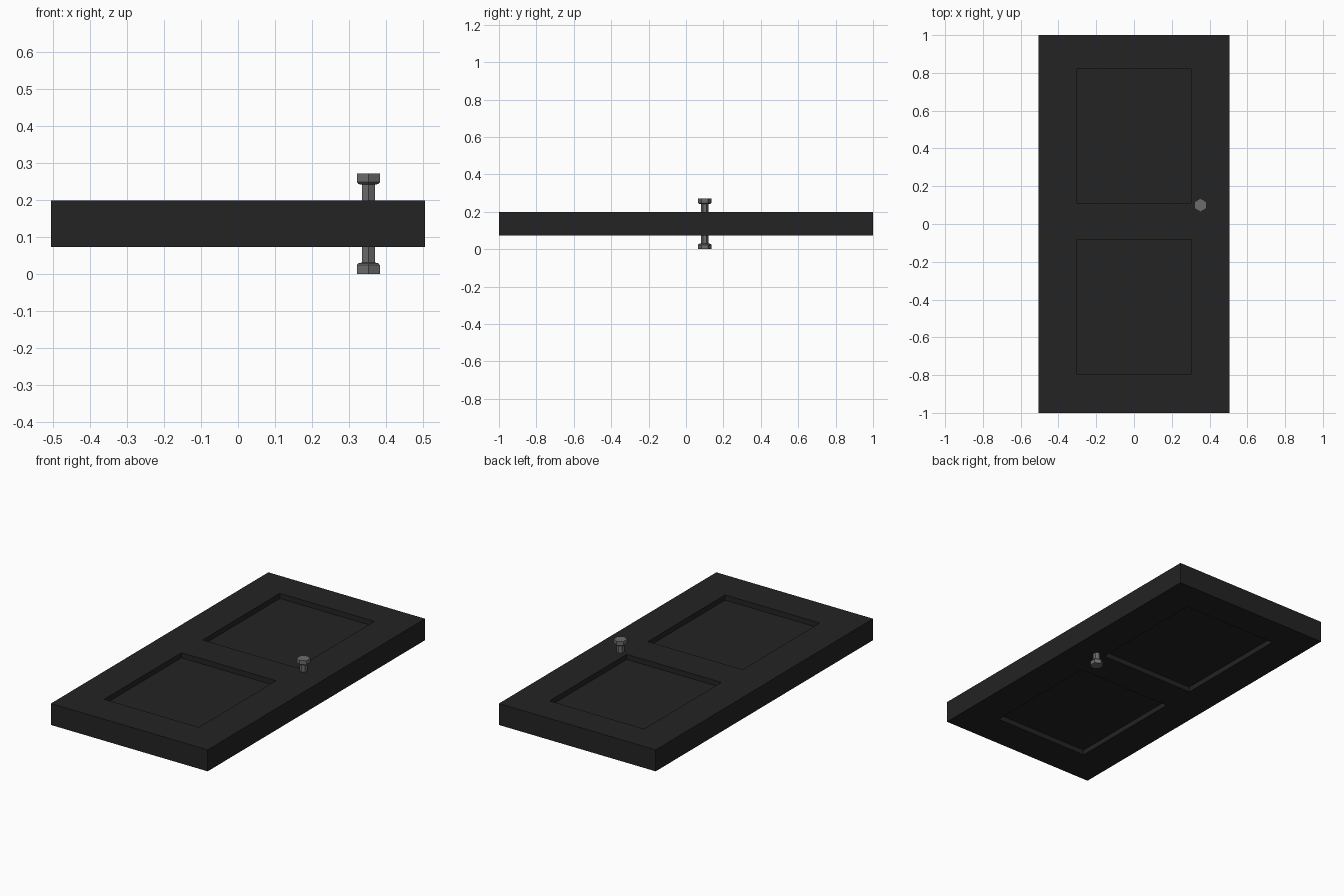
import bpy, bmesh, math

if "Cube" in bpy.data.objects:
    bpy.data.objects.remove(bpy.data.objects["Cube"])


def material(name, value):
    mat = bpy.data.materials.new(name)
    mat.use_nodes = True
    colour = (value, value, value, 1)
    mat.diffuse_color = colour
    mat.node_tree.nodes["Principled BSDF"].inputs["Base Color"].default_value = colour
    return mat


def add_object(name, bm, mat):
    bmesh.ops.recalc_face_normals(bm, faces=bm.faces)
    mesh = bpy.data.meshes.new(name)
    bm.to_mesh(mesh)
    bm.free()
    mesh.materials.append(mat)
    obj = bpy.data.objects.new(name, mesh)
    bpy.context.scene.collection.objects.link(obj)
    return obj


black = material("black paint", 0.017)
metal = material("grey metal", 0.15)

BOTTOM, TOP = 0.073, 0.198
MIDDLE = (BOTTOM + TOP) / 2
PANEL_X = 0.305
PANELS = [(-0.795, -0.085), (0.11, 0.82)]

# Door slab, cut along the panel edges
bm = bmesh.new()
bmesh.ops.create_cube(bm, size=1)
bmesh.ops.scale(bm, verts=bm.verts, vec=(1.01, 2, TOP - BOTTOM))
bmesh.ops.translate(bm, verts=bm.verts, vec=(0, 0, MIDDLE))
cuts = [((x, 0, 0), (1, 0, 0)) for x in (-PANEL_X, PANEL_X)]
cuts += [((0, y, 0), (0, 1, 0)) for panel in PANELS for y in panel]
for point, normal in cuts:
    bmesh.ops.bisect_plane(bm, geom=bm.verts[:] + bm.edges[:] + bm.faces[:],
                           plane_co=point, plane_no=normal)


# Recessed panels on both sides
def is_panel(face):
    c = face.calc_center_median()
    return (abs(face.normal.z) > 0.9 and abs(c.x) < PANEL_X
            and any(low < c.y < high for low, high in PANELS))


bm.normal_update()
bmesh.ops.inset_individual(bm, faces=[f for f in bm.faces if is_panel(f)],
                           thickness=0, depth=-0.03)
add_object("door_slab", bm, black)


# Six-sided knob turned from a profile of (radius, height above door centre)
def knob(name, side):
    profile = [(0.02, 0.05), (0.02, 0.105), (0.031, 0.107), (0.036, 0.112), (0.036, 0.1355)]
    bm = bmesh.new()
    rings = []
    for radius, height in profile:
        angles = [math.radians(90 + 60 * i) for i in range(6)]
        rings.append([bm.verts.new((0.352 + radius * math.cos(a),
                                    0.1 + radius * math.sin(a),
                                    MIDDLE + side * height)) for a in angles])
    for low, high in zip(rings, rings[1:]):
        for i in range(6):
            j = (i + 1) % 6
            bm.faces.new((low[i], low[j], high[j], high[i]))
    bm.faces.new(rings[0])
    bm.faces.new(rings[-1])
    add_object(name, bm, metal)


knob("upper_knob", 1)
knob("lower_knob", -1)
